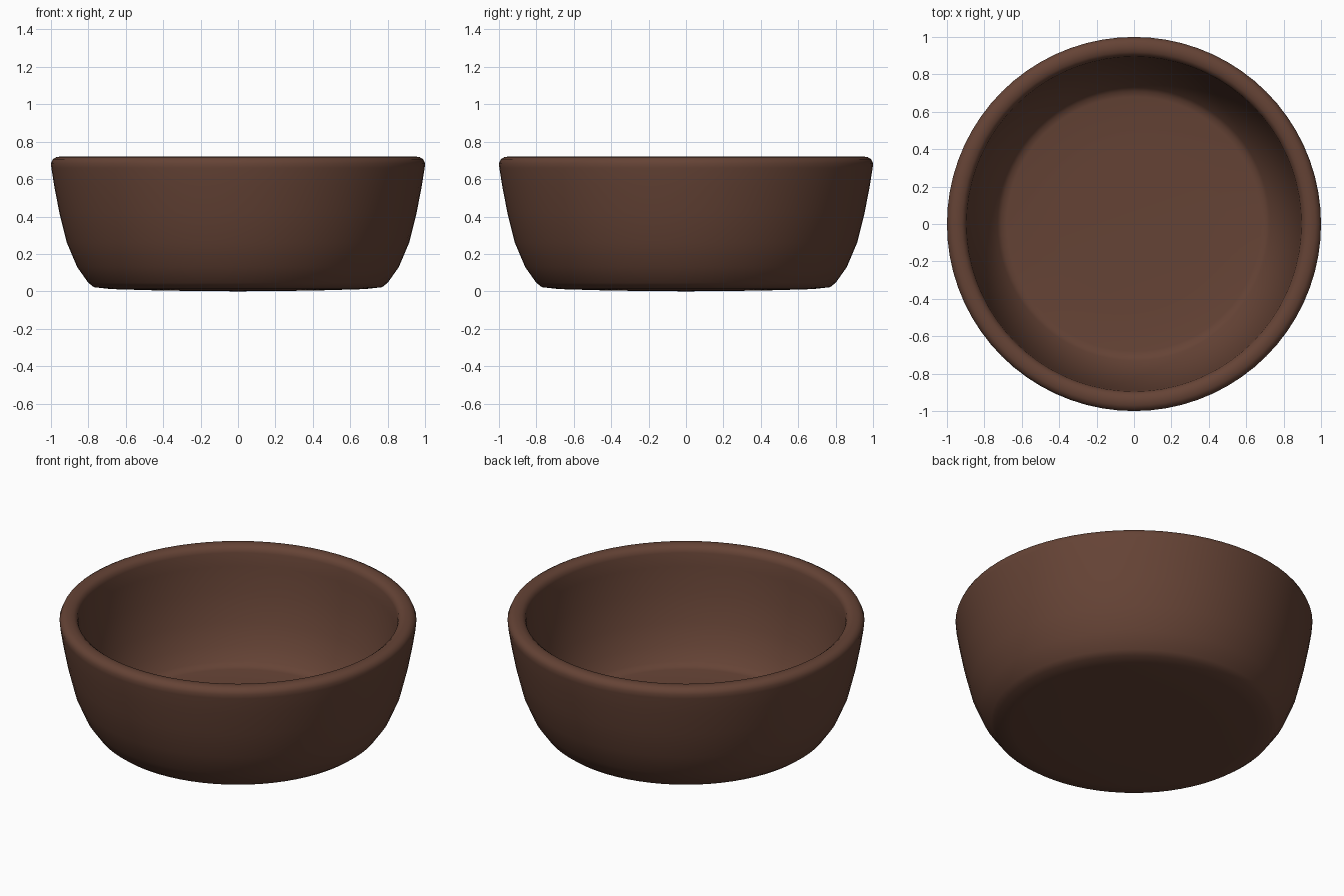
import bpy, bmesh, math

cube = bpy.data.objects.get("Cube")
if cube:
    bpy.data.objects.remove(cube, do_unlink=True)

# Dark brown clay
clay = bpy.data.materials.new("dark_brown_clay")
clay.use_nodes = True
colour = (0.13, 0.056, 0.036, 1)
clay.diffuse_color = colour
bsdf = next(n for n in clay.node_tree.nodes if n.type == 'BSDF_PRINCIPLED')
bsdf.inputs["Base Color"].default_value = colour
bsdf.inputs["Roughness"].default_value = 0.8

# Half section of the bowl as radius, height
underside = [(0, 0), (0.4, 0.004), (0.68, 0.012), (0.77, 0.022)]
outer_wall = [(0.8, 0.045), (0.86, 0.13), (0.915, 0.26), (0.955, 0.42),
              (0.982, 0.56), (0.998, 0.66)]
rim = [(1.0, 0.685), (0.99, 0.707), (0.97, 0.718), (0.945, 0.721),
       (0.92, 0.716), (0.902, 0.702), (0.895, 0.68)]
inner_wall = [(0.888, 0.6), (0.868, 0.45), (0.83, 0.28), (0.78, 0.16),
              (0.73, 0.085), (0.71, 0.066)]
floor = [(0.68, 0.06), (0.4, 0.055), (0, 0.053)]
profile = underside + outer_wall + rim + inner_wall + floor

# Revolve the section into a closed bowl
bm = bmesh.new()
verts = [bm.verts.new((r, 0, z)) for r, z in profile]
edges = [bm.edges.new(pair) for pair in zip(verts, verts[1:])]
bmesh.ops.spin(bm, geom=verts + edges, cent=(0, 0, 0), axis=(0, 0, 1),
               angle=math.tau, steps=72, use_duplicate=False)
bmesh.ops.remove_doubles(bm, verts=bm.verts, dist=0.0005)
bmesh.ops.recalc_face_normals(bm, faces=bm.faces)
for face in bm.faces:
    face.smooth = True

mesh = bpy.data.meshes.new("bowl")
bm.to_mesh(mesh)
bm.free()
mesh.materials.append(clay)
bowl = bpy.data.objects.new("bowl", mesh)
bpy.context.collection.objects.link(bowl)
